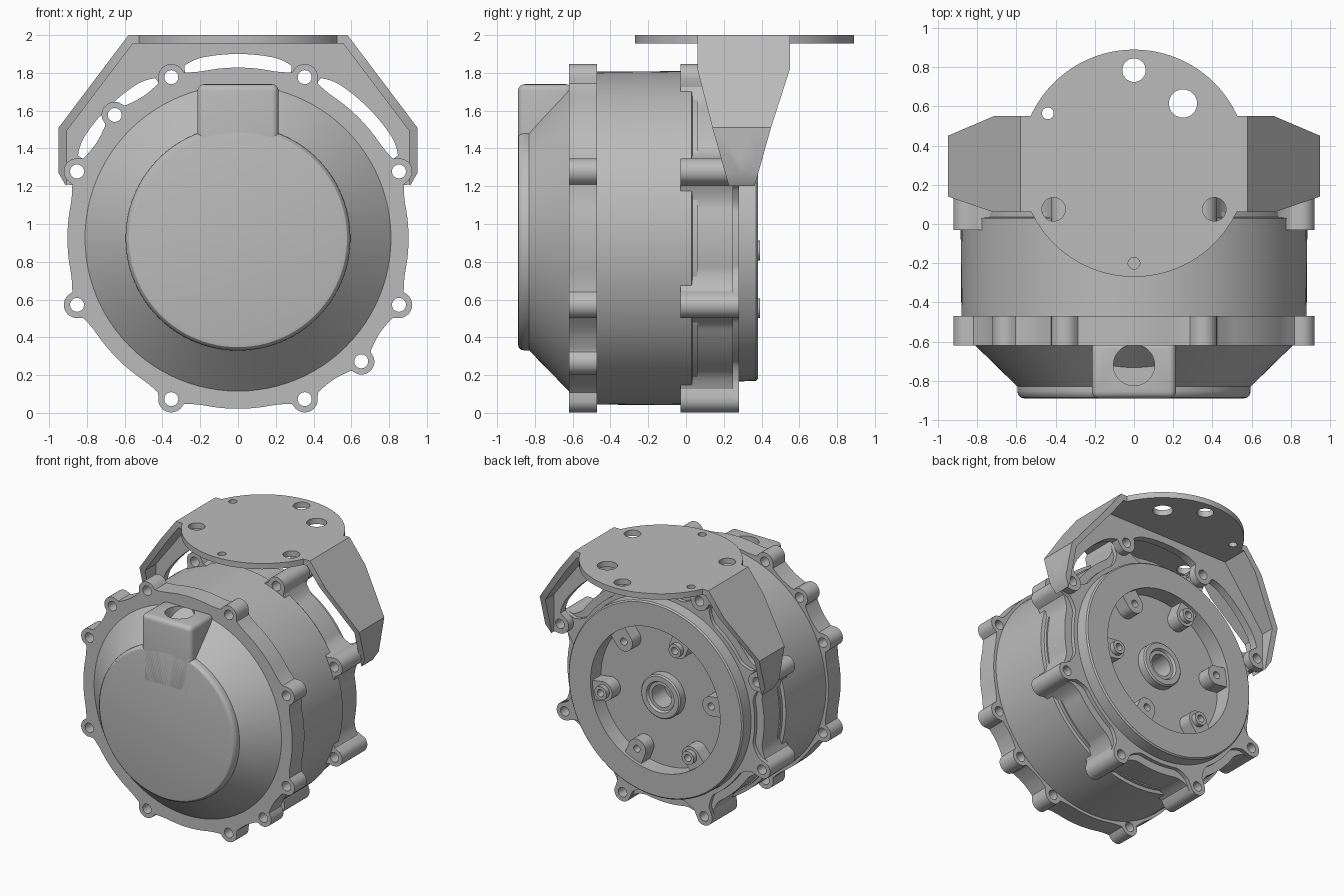
import bpy, bmesh
from math import sin, cos, pi, radians, sqrt, tau
from mathutils import Matrix, Vector

old = bpy.data.objects.get("Cube")
if old:
    bpy.data.objects.remove(old, do_unlink=True)

metal = bpy.data.materials.new("grey metal")
metal.use_nodes = True
metal.diffuse_color = (0.5, 0.5, 0.5, 1)
metal.node_tree.nodes["Principled BSDF"].inputs["Base Color"].default_value = (0.5, 0.5, 0.5, 1)

ZC = 0.925            # height of the motor axis
BOLT_R = 0.9225       # bolt circle radius
BOLTS = [22.5 + 45 * k for k in range(8)]
MAPS = {"x": lambda u, v, t: (t, u, v),
        "y": lambda u, v, t: (u, t, v),
        "z": lambda u, v, t: (u, v, t)}


def finish(name, bm):
    bmesh.ops.recalc_face_normals(bm, faces=bm.faces)
    mesh = bpy.data.meshes.new(name)
    bm.to_mesh(mesh)
    bm.free()
    obj = bpy.data.objects.new(name, mesh)
    bpy.context.collection.objects.link(obj)
    mesh.materials.append(metal)
    return obj


def prism(name, shapes, axis, a, b):
    """Extrude one or more closed 2D outlines along an axis from a to b."""
    bm = bmesh.new()
    for pts in shapes:
        lo = [bm.verts.new(MAPS[axis](u, v, a)) for u, v in pts]
        hi = [bm.verts.new(MAPS[axis](u, v, b)) for u, v in pts]
        bm.faces.new(lo)
        bm.faces.new(hi[::-1])
        for i in range(len(pts)):
            j = (i + 1) % len(pts)
            bm.faces.new((lo[i], lo[j], hi[j], hi[i]))
    return finish(name, bm)


def lathe(name, profile, steps=96):
    """Revolve (radius, y) points about the motor axis."""
    bm = bmesh.new()
    verts = [bm.verts.new((r, y, ZC)) for r, y in profile]
    edges = [bm.edges.new(p) for p in zip(verts, verts[1:])]
    bmesh.ops.spin(bm, geom=verts + edges, cent=(0, 0, ZC), axis=(0, 1, 0),
                   angle=tau, steps=steps, use_duplicate=False)
    bmesh.ops.remove_doubles(bm, verts=bm.verts, dist=1e-5)
    return finish(name, bm)


def circle(u, v, r, n=32):
    return [(u + r * cos(tau * i / n), v + r * sin(tau * i / n)) for i in range(n)]


def polar(r, deg):
    return r * cos(radians(deg)), ZC + r * sin(radians(deg))


def lobed(radius, flare, angles, rho=0.07, side=1, n=540):
    """Circle with filleted round lobes, outward (side 1) or inward (side -1)."""
    pts = []
    for i in range(n):
        t = 360 * i / n
        best = side * radius
        for a in angles:
            off = abs((t - a + 180) % 360 - 180)
            if off < 12:
                best = max(best, side * radius + flare * (1 - off / 12) ** 2)
                s = BOLT_R * sin(radians(off))
                if s < rho:
                    best = max(best, side * BOLT_R * cos(radians(off)) + sqrt(rho ** 2 - s ** 2))
        pts.append(polar(side * best, t))
    return pts


def boolean(obj, tool, op="DIFFERENCE", keep=False):
    mod = obj.modifiers.new("cut", "BOOLEAN")
    mod.object, mod.operation, mod.solver = tool, op, "EXACT"
    apply(obj, mod)
    if not keep:
        bpy.data.objects.remove(tool, do_unlink=True)


def apply(obj, mod):
    bpy.context.view_layer.objects.active = obj
    with bpy.context.temp_override(object=obj, active_object=obj, selected_objects=[obj]):
        bpy.ops.object.modifier_apply(modifier=mod.name)


# Cutter for all bolt holes, including two extra front ones
EXTRA = [135, 315]
bolt_cutter = prism("bolt_cutter", [circle(*polar(BOLT_R, a), 0.037, 24) for a in BOLTS + EXTRA],
                    "y", -0.8, 0.6)
bolt_cutter.hide_render = True

# Main motor housing with rear recess and central hub
lathe("motor_housing", [(0, -0.6), (0.88, -0.6), (0.885, 0.03), (0.86, 0.035), (0.86, 0.06),
                        (0.84, 0.06), (0.84, 0.25), (0.76, 0.25), (0.755, 0.37), (0.745, 0.38),
                        (0.56, 0.38), (0.56, 0.25), (0.17, 0.25), (0.17, 0.31), (0.16, 0.32),
                        (0.12, 0.32), (0.11, 0.3), (0.085, 0.3), (0.085, 0.14), (0, 0.14)])

# Front flange with bolt lobes
front_flange = prism("front_flange", [lobed(0.903, 0.05, BOLTS + EXTRA)], "y", -0.62, -0.47)
boolean(front_flange, bolt_cutter, keep=True)

# Rear bolt lobes, stepped in behind
for name, radius, flare, a, b in (("rear_flange", 0.85, 0.14, -0.03, 0.25),
                                  ("rear_flange_step", 0.79, 0.2, 0.25, 0.28)):
    part = prism(name, [lobed(radius, flare, BOLTS)], "y", a, b)
    boolean(part, prism("core", [circle(0, ZC, 0.7, 96)], "y", -0.5, 0.5))
    boolean(part, bolt_cutter, keep=True)

# Front cover: cone and rounded cap
lathe("front_cover", [(0, -0.89), (0.56, -0.89), (0.577, -0.886), (0.59, -0.873), (0.595, -0.855),
                      (0.595, -0.83), (0.81, -0.62), (0.81, -0.58), (0, -0.58)])

# Terminal box with cable hole in its top
box = prism("terminal_box", [[(-0.215, 1.2), (0.215, 1.2), (0.215, 1.74), (-0.215, 1.74)]],
            "y", -0.89, -0.6)
bevel = box.modifiers.new("round", "BEVEL")
bevel.width, bevel.segments = 0.035, 4
apply(box, bevel)
boolean(box, prism("cable_hole", [circle(0, -0.72, 0.105, 48)], "z", 1.62, 1.9))

# Rear bosses around the recess, every other one with a raised collar
for k in range(6):
    ang = 52 + 60 * k
    c = polar(0.47, ang)
    raised = k % 2
    boss = prism("rear_boss", [circle(*c, 0.075)], "y", 0.22, 0.355)
    d = Vector((cos(radians(ang)), sin(radians(ang))))
    n = Vector((-d.y, d.x)) * 0.075
    root, tip = Vector(c), Vector(c) + d * 0.12
    neck = prism("neck", [[root - n, tip - n, tip + n, root + n]], "y", 0.22, 0.355)
    boolean(boss, neck, "UNION")
    if raised:
        boolean(boss, prism("collar", [circle(*c, 0.052)], "y", 0.3, 0.392), "UNION")
    boolean(boss, prism("bore", [circle(*c, 0.028, 20)], "y", 0.28, 0.5))

# Mounting bracket: bent strap tapered from the side
half_out = [(0.58, 2), (0.95, 1.51), (0.95, 1.27), (0.91, 1.2)]
half_in = [(0.905, 1.25), (0.905, 1.495), (0.557, 1.955)]
flip = lambda pts: [(-x, z) for x, z in reversed(pts)]
bracket = prism("mounting_bracket", [half_out + half_in + flip(half_in) + flip(half_out)],
                "y", 0.06, 0.555)
taper = [(0.06, 2.1), (0.06, 1.82), (0.14, 1.51), (0.23, 1.19),
         (0.36, 1.19), (0.45, 1.51), (0.55, 1.82), (0.55, 2.1)]
boolean(bracket, prism("taper", [taper], "x", -1.2, 1.2), "INTERSECT")

# Bracket web bolted to the four upper lobes
web = prism("web", [half_out + [(0.8, 1.2)] + flip(half_out + [(0.8, 1.2)])], "y", 0.28, 0.34)
boolean(web, prism("web_opening", [lobed(0.975, 0.06, BOLTS[:4], 0.075, -1)], "y", 0.1, 0.5))
boolean(bracket, web, "UNION")
boolean(bracket, bolt_cutter)

# Round top plate with its holes
boolean(bracket, prism("plate", [circle(0, 0.31, 0.58, 96)], "z", 1.955, 2), "UNION")
holes = [(0, 0.785, 0.06), (0.25, 0.615, 0.072), (-0.44, 0.565, 0.03),
         (-0.41, 0.075, 0.06), (0.41, 0.075, 0.06), (0, -0.2, 0.03)]
boolean(bracket, prism("plate_holes", [circle(*h) for h in holes], "z", 1.9, 2.1))

# Smooth round surfaces, keep machined edges sharp
for obj in bpy.data.objects:
    obj.select_set(obj.type == "MESH")
bpy.context.view_layer.objects.active = bracket
bpy.ops.object.shade_smooth_by_angle(angle=radians(30))
